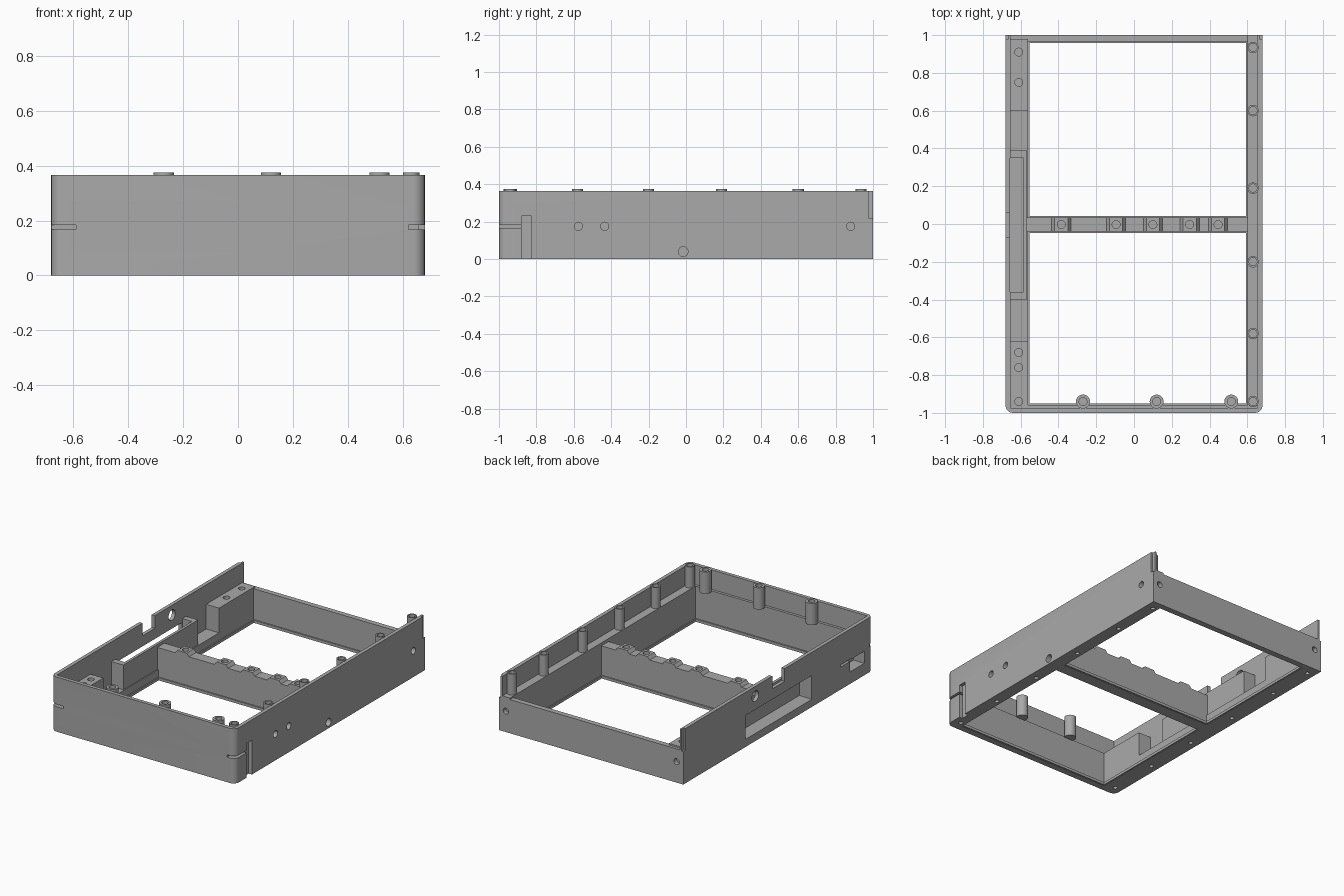
import bpy, bmesh
from math import radians
from mathutils import Matrix

if "Cube" in bpy.data.objects:
    bpy.data.objects.remove(bpy.data.objects["Cube"], do_unlink=True)

grey = bpy.data.materials.new("mid_grey")
grey.use_nodes = True
grey.diffuse_color = (0.4, 0.4, 0.4, 1)
grey.node_tree.nodes["Principled BSDF"].inputs["Base Color"].default_value = (0.4, 0.4, 0.4, 1)

TOP, LEDGE = 0.365, 0.235


def finish(name, bm):
    me = bpy.data.meshes.new(name)
    bm.to_mesh(me)
    bm.free()
    me.materials.append(grey)
    ob = bpy.data.objects.new(name, me)
    bpy.context.collection.objects.link(ob)
    return ob


def box(name, x, y, z, round_front=0):
    bm = bmesh.new()
    bmesh.ops.create_cube(bm, size=1)
    for v in bm.verts:
        v.co = [r[0] if c < 0 else r[1] for c, r in zip(v.co, (x, y, z))]
    if round_front:
        edges = [e for e in bm.edges
                 if all(v.co.y == y[0] for v in e.verts)
                 and e.verts[0].co.x == e.verts[1].co.x]
        bmesh.ops.bevel(bm, geom=edges, offset=round_front, segments=6,
                        profile=0.5, affect='EDGES')
    return finish(name, bm)


def rod(name, centre, r, length, axis='Z'):
    rot = {'X': Matrix.Rotation(radians(90), 4, 'Y'),
           'Y': Matrix.Rotation(radians(90), 4, 'X'),
           'Z': Matrix.Identity(4)}[axis]
    bm = bmesh.new()
    bmesh.ops.create_cone(bm, cap_ends=True, segments=24, radius1=r, radius2=r,
                          depth=length, matrix=Matrix.Translation(centre) @ rot)
    return finish(name, bm)


def carve(ob, cutters, mode='DIFFERENCE'):
    for c in cutters:
        c.hide_render = True
        m = ob.modifiers.new("cut", 'BOOLEAN')
        m.operation, m.solver, m.object = mode, 'EXACT', c
    dg = bpy.context.evaluated_depsgraph_get()
    me = bpy.data.meshes.new_from_object(ob.evaluated_get(dg))
    ob.modifiers.clear()
    ob.data = me
    for c in cutters:
        bpy.data.objects.remove(c, do_unlink=True)


def smooth(ob):
    bpy.ops.object.select_all(action='DESELECT')
    ob.select_set(True)
    bpy.context.view_layer.objects.active = ob
    bpy.ops.object.shade_smooth_by_angle(angle=radians(30))


# Body: outer shell with rounded front corners, open at the back
body = box("case_body", (-0.68, 0.68), (-1, 1), (0, TOP), 0.04)
carve(body, [box("inside", (-0.655, 0.655), (-0.975, 1.2), (-0.1, 0.5))])

# Inner ledges, back wall, crossbar and left-hand blocks
parts = [
    box("right_ledge", (0.6, 0.67), (-0.98, 1), (0, LEDGE)),
    box("back_wall", (-0.67, 0.67), (0.965, 1), (0, 0.225)),
    box("front_ledge", (-0.67, 0.67), (-0.985, -0.957), (0, LEDGE)),
    box("crossbar", (-0.6, 0.63), (-0.04, 0.035), (0, 0.215)),
    box("left_floor", (-0.67, -0.56), (-0.97, 0.98), (0, 0.07)),
    box("left_step", (-0.67, -0.62), (-0.63, 0.61), (0, 0.05)),
    box("back_left_block", (-0.67, -0.56), (0.6, 0.98), (0, LEDGE)),
    box("front_left_block", (-0.67, -0.56), (-0.97, -0.62), (0, LEDGE)),
    box("window_housing", (-0.67, -0.567), (-0.4, 0.39), (0, LEDGE)),
]
carve(body, parts, 'UNION')

# Openings and recesses
cuts = [
    box("housing_pocket", (-0.656, -0.585), (-0.36, 0.35), (0.05, 0.5)),
    box("large_window", (-0.7, -0.64), (-0.355, 0.345), (0.051, 0.21)),
    box("small_window", (-0.7, -0.6), (-0.91, -0.76), (0.08, 0.16)),
    box("left_slit", (-0.7, -0.64), (-0.77, -0.66), (0.15, 0.165)),
    box("top_notch", (-0.7, -0.64), (-0.07, 0.06), (0.28, 0.5)),
    box("side_slot", (0.657, 0.7), (-0.88, -0.825), (-0.1, 0.23)),
    box("right_slit", (0.62, 0.7), (-1.1, -0.88), (0.167, 0.183)),
    box("front_slit", (-0.7, -0.59), (-1.1, -0.965), (0.167, 0.183)),
    rod("left_round_hole", (-0.66, 0.24, 0.3), 0.035, 0.1, 'X'),
    rod("right_low_hole", (0.66, -0.015, 0.04), 0.026, 0.06, 'X'),
]
for y in (-0.575, -0.435, 0.88):
    cuts.append(rod("side_hole", (0.66, y, 0.175), 0.022, 0.08, 'X'))
for s in (-1, 1):
    cuts.append(rod("back_hole", (s * 0.63, 1, 0.14), 0.02, 0.06, 'Y'))
    cuts.append(box("corner_notch", sorted((s * 0.668, s * 0.7)), (0.977, 1.1), (0.22, 0.5)))
    # Screw holes on the underside
    for y in (-0.93, -0.58, -0.2, 0.2, 0.6, 0.93):
        cuts.append(rod("base_hole", (s * 0.628, y, 0), 0.014, 0.06))
for y in (-0.94, -0.76, -0.68, 0.75, 0.91):
    cuts.append(rod("block_hole", (-0.61, y, LEDGE), 0.021, 0.1))
carve(body, cuts)
smooth(body)

# Thin lip round the two openings at the base
for name, y0, y1 in (("back", 0.035, 0.965), ("front", -0.957, -0.04)):
    lip = box(name + "_base_lip", (-0.565, 0.605), (y0 - 0.005, y1 + 0.005), (0.002, 0.02))
    carve(lip, [box("hole", (-0.553, 0.593), (y0 + 0.008, y1 - 0.008), (-0.1, 0.1))])

# Raised pads with screw holes along the crossbar
for x in (-0.385, -0.095, 0.1, 0.295, 0.445):
    pad = box("crossbar_pad", (x - 0.055, x + 0.055), (-0.04, 0.035), (0.21, LEDGE))
    for v in pad.data.vertices:
        if v.co.z > 0.22:
            v.co.x += 0.02 if v.co.x < x else -0.02
    carve(pad, [rod("hole", (x, -0.003, LEDGE), 0.021, 0.04)])


# Hollow screw posts on the right ledge and the front wall
def post(x, y, r):
    ob = rod("screw_post", (x, y, 0.3025), r, 0.145)
    carve(ob, [rod("hole", (x, y, 0.36), 0.021, 0.1)])
    smooth(ob)


for y in (-0.94, -0.58, -0.2, 0.19, 0.6, 0.935):
    post(0.63, y, 0.03)
for x in (-0.27, 0.12, 0.515):
    post(x, -0.94, 0.037)
